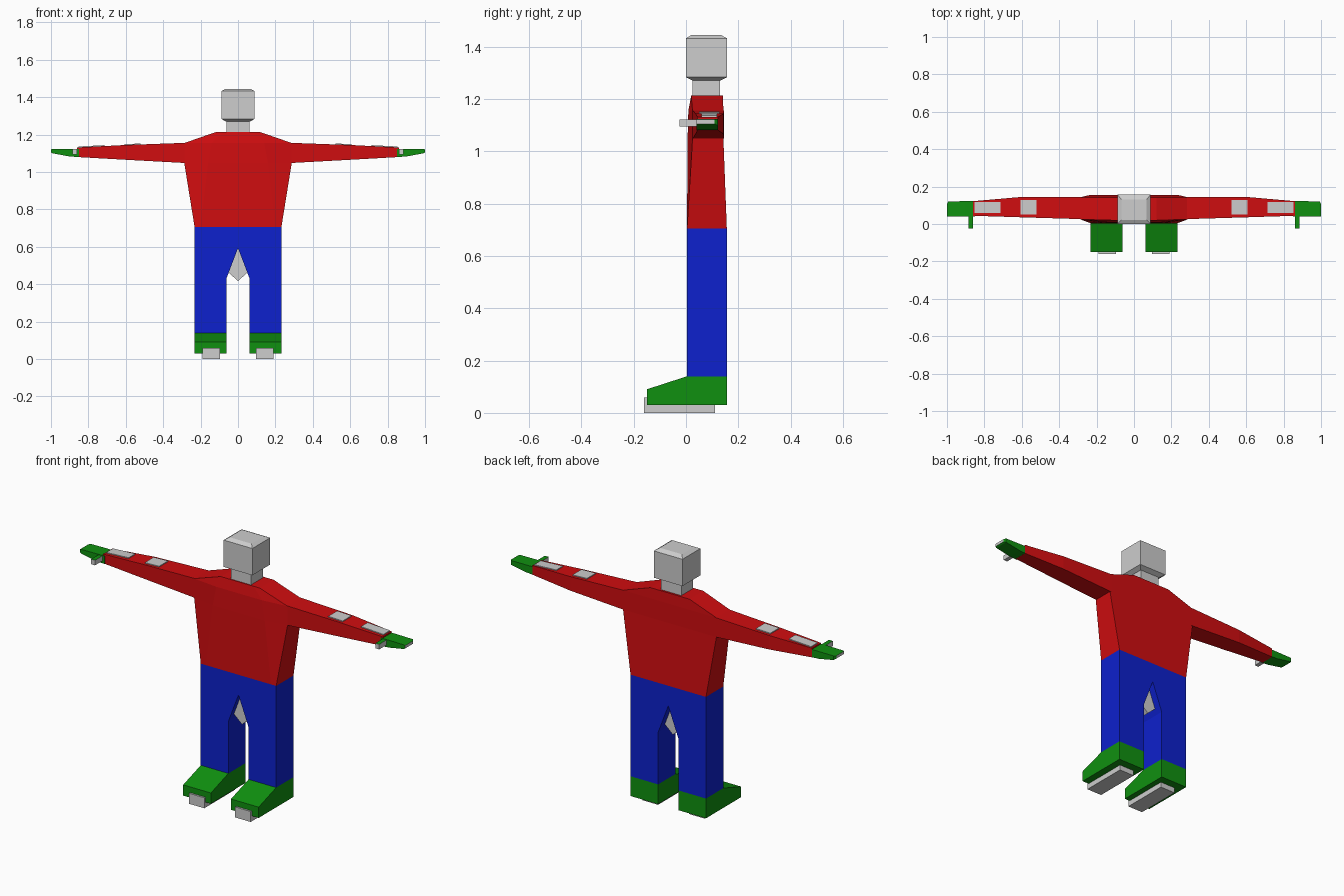
import bpy, bmesh

old = bpy.data.objects.get("Cube")
if old:
    bpy.data.objects.remove(old, do_unlink=True)


def material(name, rgb):
    m = bpy.data.materials.new(name)
    m.use_nodes = True
    m.diffuse_color = (*rgb, 1)
    bsdf = m.node_tree.nodes["Principled BSDF"]
    bsdf.inputs["Base Color"].default_value = (*rgb, 1)
    bsdf.inputs["Roughness"].default_value = 0.8
    return m


RED = material("red", (0.63, 0.004, 0.005))
BLUE = material("blue", (0.004, 0.015, 0.61))
GREEN = material("green", (0.005, 0.28, 0.005))
GREY = material("light grey", (0.61, 0.61, 0.61))


def loft(name, rings, mats, rule=None):
    """Skin a list of equal-sized point rings and cap both ends."""
    bm = bmesh.new()
    loops = [[bm.verts.new(p) for p in ring] for ring in rings]
    n = len(rings[0])
    for a, b in zip(loops, loops[1:]):
        for i in range(n):
            j = (i + 1) % n
            bm.faces.new((a[i], a[j], b[j], b[i]))
    bm.faces.new(loops[0][::-1])
    bm.faces.new(loops[-1])
    bmesh.ops.recalc_face_normals(bm, faces=bm.faces)
    if rule:
        bm.normal_update()
        for f in bm.faces:
            f.material_index = rule(f)
    me = bpy.data.meshes.new(name)
    bm.to_mesh(me)
    bm.free()
    for m in mats:
        me.materials.append(m)
    ob = bpy.data.objects.new(name, me)
    bpy.context.collection.objects.link(ob)
    return ob


def z_rect(z, hx, y0, y1):
    return [(-hx, y0, z), (hx, y0, z), (hx, y1, z), (-hx, y1, z)]


def x_rect(x, y0, y1, z0, z1):
    return [(x, y0, z0), (x, y1, z0), (x, y1, z1), (x, y0, z1)]


def y_extrude(name, outline, y0, y1, mats):
    return loft(name, [[(x, y, z) for x, z in outline] for y in (y0, y1)], mats)


# Head with chamfered top and bottom, and neck
loft("head", [z_rect(1.27, 0.064, 0.026, 0.13), z_rect(1.283, 0.088, 0.0, 0.157),
              z_rect(1.432, 0.088, 0.0, 0.157), z_rect(1.445, 0.068, 0.022, 0.132)], [GREY])
loft("neck", [z_rect(1.2, 0.062, 0.025, 0.13), z_rect(1.275, 0.062, 0.025, 0.13)], [GREY])


# Torso: flat chest whose outer corners sweep back to the shoulders
def torso_ring(z, hw, inner, y_out, y_in, back):
    return [(-hw, y_out, z), (-inner, y_in, z), (inner, y_in, z),
            (hw, y_out, z), (hw, back, z), (-hw, back, z)]


loft("torso", [torso_ring(0.705, 0.232, 0.20, 0.004, 0.004, 0.156),
               torso_ring(1.047, 0.287, 0.16, 0.025, 0.006, 0.143),
               torso_ring(1.155, 0.287, 0.14, 0.025, 0.009, 0.143),
               torso_ring(1.213, 0.12, 0.08, 0.02, 0.02, 0.141)], [RED])

# Trousers with a pointed crotch, and the insert between the legs
y_extrude("trousers", [(-0.232, 0.705), (0.232, 0.705), (0.232, 0.14), (0.062, 0.14),
                       (0.062, 0.43), (0, 0.593), (-0.062, 0.43), (-0.062, 0.14),
                       (-0.232, 0.14)], 0.004, 0.156, [BLUE])
y_extrude("crotch_insert", [(0, 0.595), (0.05, 0.462), (0, 0.417), (-0.05, 0.462)],
          0.035, 0.115, [GREY])

# Arm sections: x, y0, y1, z0, z1
ARM = [(0.28, 0.026, 0.145, 1.048, 1.156), (0.61, 0.036, 0.144, 1.066, 1.144),
       (0.86, 0.044, 0.122, 1.08, 1.131)]


def arm_top(x):
    a, b = (ARM[0], ARM[1]) if x < ARM[1][0] else (ARM[1], ARM[2])
    return a[4] + (b[4] - a[4]) * (x - a[0]) / (b[0] - a[0])


for side, s in (("left", 1), ("right", -1)):
    # Sleeve and the two plates on top of it
    loft(side + "_arm", [x_rect(s * x, *r) for x, *r in ARM], [RED])
    for part, x0, x1, y0, y1 in (("elbow", 0.52, 0.608, 0.05, 0.128),
                                 ("forearm", 0.715, 0.852, 0.06, 0.118)):
        loft(f"{side}_{part}_plate",
             [x_rect(s * x, y0, y1, arm_top(x) - 0.003, arm_top(x) + 0.005)
              for x in (x0, x1)], [GREY])

    # Mitten hand with a pale tip
    loft(side + "_hand", [x_rect(s * 0.85, 0.04, 0.122, 1.08, 1.124),
                          x_rect(s * 0.90, 0.04, 0.122, 1.083, 1.124),
                          x_rect(s * 0.992, 0.04, 0.121, 1.1, 1.123),
                          x_rect(s * 1.0, 0.041, 0.108, 1.105, 1.121)],
         [GREEN, GREY], lambda f: int(f.normal.x * s > 0.95))

    # Thumb: green on top, pale elsewhere
    loft(side + "_thumb", [x_rect(s * 0.862, -0.025, 0.05, 1.094, 1.122),
                           x_rect(s * 0.886, -0.025, 0.05, 1.094, 1.122)],
         [GREY, GREEN], lambda f: int(f.normal.z > 0.9))

    # Wedge shoe and the runner beneath it
    shoe = [(0.156, 0.03), (0.156, 0.14), (0.004, 0.14), (-0.15, 0.09), (-0.15, 0.03)]
    loft(side + "_shoe", [[(s * x, y, z) for y, z in shoe] for x in (0.062, 0.232)], [GREEN])
    loft(side + "_sole", [x_rect(s * x, -0.16, 0.11, 0.0, 0.058) for x in (0.095, 0.19)], [GREY])
